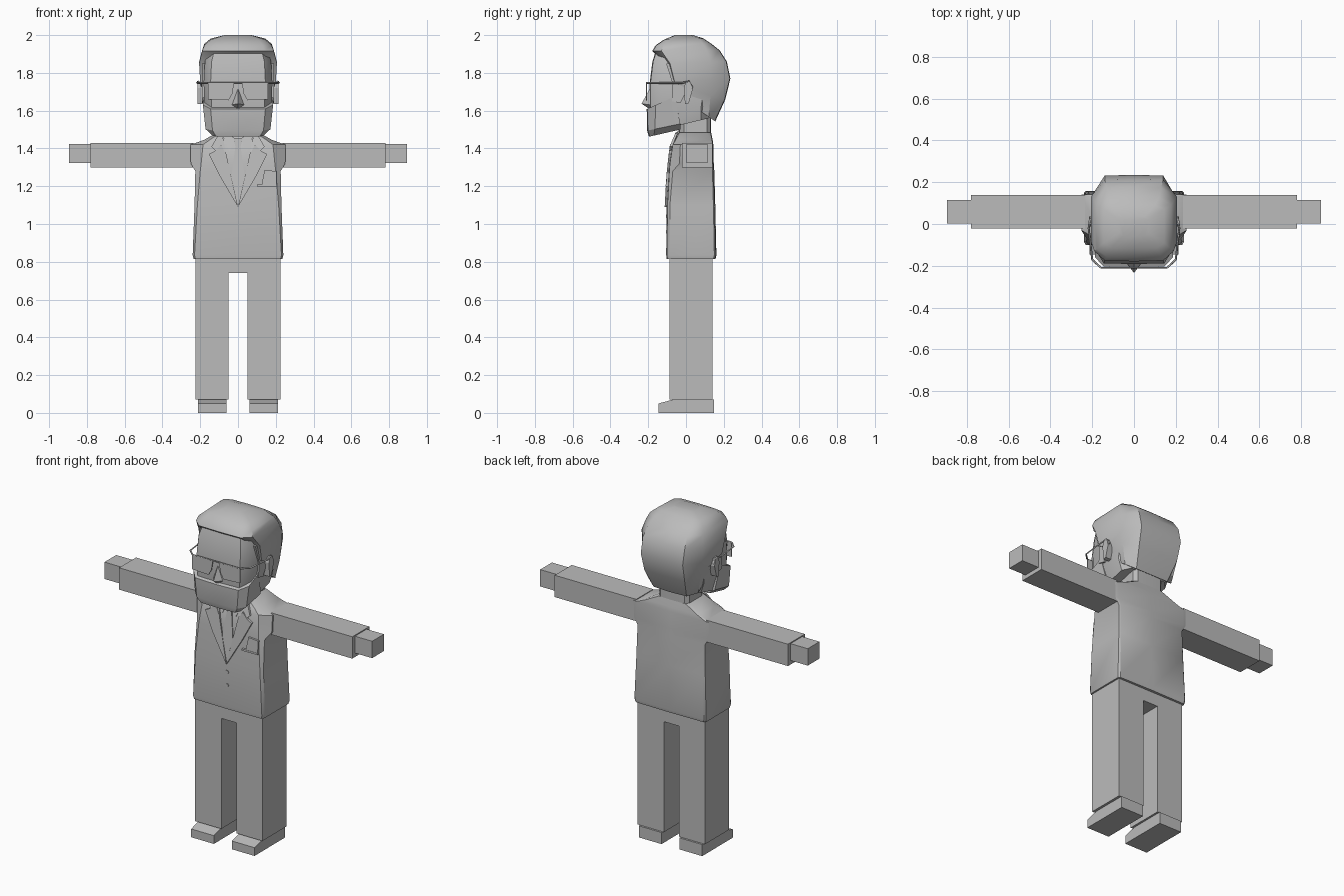
import bpy, bmesh, math
from mathutils import Vector

grey = bpy.data.materials.new("plain grey")
grey.diffuse_color = (0.5, 0.5, 0.5, 1)


def finish(name, bm, smooth=None):
    bmesh.ops.recalc_face_normals(bm, faces=bm.faces)
    me = bpy.data.meshes.new(name)
    bm.to_mesh(me)
    bm.free()
    ob = bpy.data.objects.new(name, me)
    me.materials.append(grey)
    bpy.context.collection.objects.link(ob)
    if smooth:
        bpy.ops.object.select_all(action='DESELECT')
        bpy.context.view_layer.objects.active = ob
        ob.select_set(True)
        bpy.ops.object.shade_smooth_by_angle(angle=math.radians(smooth))
    return ob


def loft(name, rings, smooth=None):
    """Skin a stack of equal rings and cap both ends."""
    bm = bmesh.new()
    vs = [[bm.verts.new(p) for p in r] for r in rings]
    n = len(vs[0])
    for a, b in zip(vs, vs[1:]):
        for i in range(n):
            j = (i + 1) % n
            bm.faces.new((a[i], a[j], b[j], b[i]))
    bm.faces.new(vs[0])
    bm.faces.new(vs[-1])
    return finish(name, bm, smooth)


def ring(zf, zb, yf, wf, ys, w, yt, wb, yb):
    """Mirrored ten-point section; height slopes from zf in front to zb behind."""
    half = [(0, yf - 0.004), (wf, yf), (w, ys), (w, yt), (wb, yb), (0, yb + 0.003)]
    pts = half + [(-x, y) for x, y in half[-2:0:-1]]
    return [(x, y, zf + (zb - zf) * (y - yf) / (yb - yf)) for x, y in pts]


def box(name, x0, x1, y0, y1, z0, z1):
    return loft(name, [[(x0, y0, z), (x1, y0, z), (x1, y1, z), (x0, y1, z)] for z in (z0, z1)])


FRONT = [(0.8, -0.1), (1.1, -0.1), (1.3, -0.088), (1.42, -0.072), (1.5, -0.035)]


def chest_y(z):
    for (a, ya), (b, yb) in zip(FRONT, FRONT[1:]):
        if z <= b:
            return ya + (yb - ya) * (z - a) / (b - a)
    return FRONT[-1][1]


def plate(name, pts, out=0.008, y=None):
    """Thin plate with an x, z outline, on the chest or at a fixed depth."""
    def at(d):
        return [(x, (chest_y(z) if y is None else y) - d, z) for x, z in pts]
    return loft(name, [at(out), at(0.0)])


def wire(name, pts, r=0.005):
    cu = bpy.data.curves.new(name, 'CURVE')
    cu.dimensions = '3D'
    cu.bevel_depth = r
    cu.bevel_resolution = 0
    cu.use_fill_caps = True
    sp = cu.splines.new('POLY')
    sp.points.add(len(pts) - 1)
    for p, q in zip(sp.points, pts):
        p.co = (*q, 1)
    cu.materials.append(grey)
    bpy.context.collection.objects.link(bpy.data.objects.new(name, cu))


# Jacket body, flaring at the armholes
loft("jacket", [
    ring(0.815, 0.815, -0.098, 0.225, -0.08, 0.235, 0.145, 0.225, 0.153),
    ring(0.835, 0.835, -0.101, 0.23, -0.085, 0.24, 0.15, 0.23, 0.158),
    ring(1.10, 1.10, -0.098, 0.215, -0.085, 0.23, 0.145, 0.22, 0.152),
    ring(1.28, 1.28, -0.088, 0.20, -0.07, 0.226, 0.14, 0.215, 0.147),
    ring(1.32, 1.32, -0.085, 0.195, -0.035, 0.25, 0.14, 0.23, 0.144),
    ring(1.42, 1.42, -0.07, 0.185, -0.03, 0.252, 0.14, 0.23, 0.142),
    ring(1.445, 1.445, -0.055, 0.15, -0.01, 0.18, 0.13, 0.17, 0.138),
    ring(1.485, 1.485, -0.035, 0.09, -0.01, 0.11, 0.11, 0.09, 0.13)], 35)

# Trousers
box("hips", -0.225, 0.225, -0.088, 0.14, 0.74, 0.83)

for s, side in ((1, "left"), (-1, "right")):
    # Sleeve, hand, trouser leg, cuff gap, shoe
    box(side + "_sleeve", s * 0.235, s * 0.78, -0.022, 0.14, 1.298, 1.43)
    box(side + "_hand", s * 0.77, s * 0.895, 0.003, 0.115, 1.322, 1.424)
    box(side + "_leg", s * 0.05, s * 0.225, -0.088, 0.14, 0.072, 0.75)
    shoe = [(-0.145, 0), (0.148, 0), (0.148, 0.07), (-0.07, 0.07), (-0.145, 0.05)]
    loft(side + "_shoe", [[(s * x, y, z) for y, z in shoe] for x in (0.06, 0.212)])

    # Lapel with notch, collar, shirt collar
    plate(side + "_lapel", [(s * x, z) for x, z in
          ((0, 1.09), (0.10, 1.26), (0.155, 1.37), (0.125, 1.385), (0.09, 1.42), (0.06, 1.36))], 0.013)
    plate(side + "_collar", [(s * x, z) for x, z in
          ((0.06, 1.36), (0.12, 1.39), (0.14, 1.41), (0.10, 1.48), (0.085, 1.485))], 0.013)
    plate(side + "_shirt_collar", [(s * x, z) for x, z in
          ((0.015, 1.45), (0.045, 1.38), (0.085, 1.475), (0.06, 1.49))], 0.008)

    # Ear
    ear = [(-0.012, 1.72), (0.0, 1.755), (0.025, 1.75), (0.035, 1.71), (0.015, 1.64), (-0.005, 1.635)]
    loft(side + "_ear", [[(s * x, y, z) for y, z in ear] for x in (0.165, 0.215)])

    # Spectacles: lens, rim and temple
    lens = [(0.02, 1.75), (0.16, 1.75), (0.16, 1.66), (0.05, 1.655), (0.03, 1.69)]
    plate(side + "_lens", [(s * x, z) for x, z in lens], 0.004, -0.207)
    wire(side + "_temple", [(s * x, y, z) for x, y, z in
         ((0.16, -0.208, 1.747), (0.20, -0.17, 1.747), (0.217, -0.02, 1.747),
          (0.212, 0.015, 1.755), (0.205, 0.035, 1.72))])

wire("bridge", [(-0.16, -0.209, 1.748), (0.16, -0.209, 1.748)], 0.004)

# Tie, pocket square and buttons
plate("tie", [(0, 1.10), (0.035, 1.25), (0.014, 1.41), (0.024, 1.455),
              (-0.024, 1.455), (-0.014, 1.41), (-0.035, 1.25)], 0.009)
plate("pocket_square", [(0.125, 1.205), (0.205, 1.205), (0.205, 1.28), (0.14, 1.285)], 0.012)
plate("pocket_edge", [(0.10, 1.198), (0.207, 1.198), (0.207, 1.208), (0.10, 1.208)], 0.014)
for i, z in enumerate((1.04, 0.96)):
    plate("button_%d" % i, [(0.011 * math.cos(a * math.pi / 3), z + 0.011 * math.sin(a * math.pi / 3))
                            for a in range(6)], 0.007)

# Neck
loft("neck", [ring(1.44, 1.44, -0.035, 0.07, -0.01, 0.10, 0.11, 0.08, 0.13),
              ring(1.62, 1.62, -0.035, 0.07, -0.01, 0.10, 0.11, 0.08, 0.13)], 35)

# Face
loft("face", [
    ring(1.49, 1.56, -0.17, 0.12, -0.12, 0.155, 0.08, 0.12, 0.12),
    ring(1.62, 1.62, -0.188, 0.14, -0.13, 0.178, 0.08, 0.13, 0.14),
    ring(1.75, 1.75, -0.188, 0.145, -0.13, 0.182, 0.1, 0.13, 0.16),
    ring(1.86, 1.86, -0.174, 0.14, -0.12, 0.175, 0.1, 0.13, 0.16),
    ring(1.935, 1.935, -0.15, 0.12, -0.1, 0.15, 0.1, 0.12, 0.14)], 35)

# Beard, rising from chin to jaw
loft("beard", [
    ring(1.463, 1.50, -0.192, 0.115, -0.17, 0.135, -0.06, 0.13, -0.03),
    ring(1.495, 1.53, -0.202, 0.135, -0.165, 0.172, -0.06, 0.172, -0.03),
    ring(1.61, 1.675, -0.204, 0.145, -0.16, 0.186, -0.08, 0.186, -0.06)], 25)

# Nose
bm = bmesh.new()
top, tip, l, r, base = [bm.verts.new(p) for p in (
    (0, -0.185, 1.73), (0, -0.235, 1.637), (-0.036, -0.185, 1.63), (0.036, -0.185, 1.63), (0, -0.195, 1.61))]
for f in ((top, l, tip), (top, tip, r), (tip, l, base), (tip, base, r), (top, r, base, l)):
    bm.faces.new(f)
finish("nose", bm)

# Hair: nape, behind the ears, temples, then a forward crown
loft("hair", [
    ring(1.63, 1.545, 0.03, 0.13, 0.06, 0.165, 0.12, 0.11, 0.152),
    ring(1.72, 1.66, -0.01, 0.15, 0.0, 0.188, 0.13, 0.135, 0.205),
    ring(1.75, 1.77, -0.07, 0.15, -0.06, 0.2, 0.13, 0.14, 0.232),
    ring(1.85, 1.86, -0.10, 0.15, -0.085, 0.206, 0.13, 0.14, 0.213),
    ring(1.915, 1.92, -0.175, 0.14, -0.13, 0.19, 0.11, 0.13, 0.175),
    ring(1.945, 1.955, -0.158, 0.13, -0.12, 0.178, 0.09, 0.12, 0.13),
    ring(1.975, 1.982, -0.115, 0.11, -0.09, 0.145, 0.07, 0.1, 0.09),
    ring(2.0, 2.0, -0.055, 0.05, -0.04, 0.07, 0.02, 0.05, 0.035)], 40)
# Sideburns
for s in (1, -1):
    burn = [(-0.105, 1.85), (-0.07, 1.74), (-0.075, 1.65), (-0.03, 1.64), (0.01, 1.72), (0.01, 1.85)]
    loft("sideburn", [[(s * x, y, z) for y, z in burn] for x in (0.15, 0.19)])
